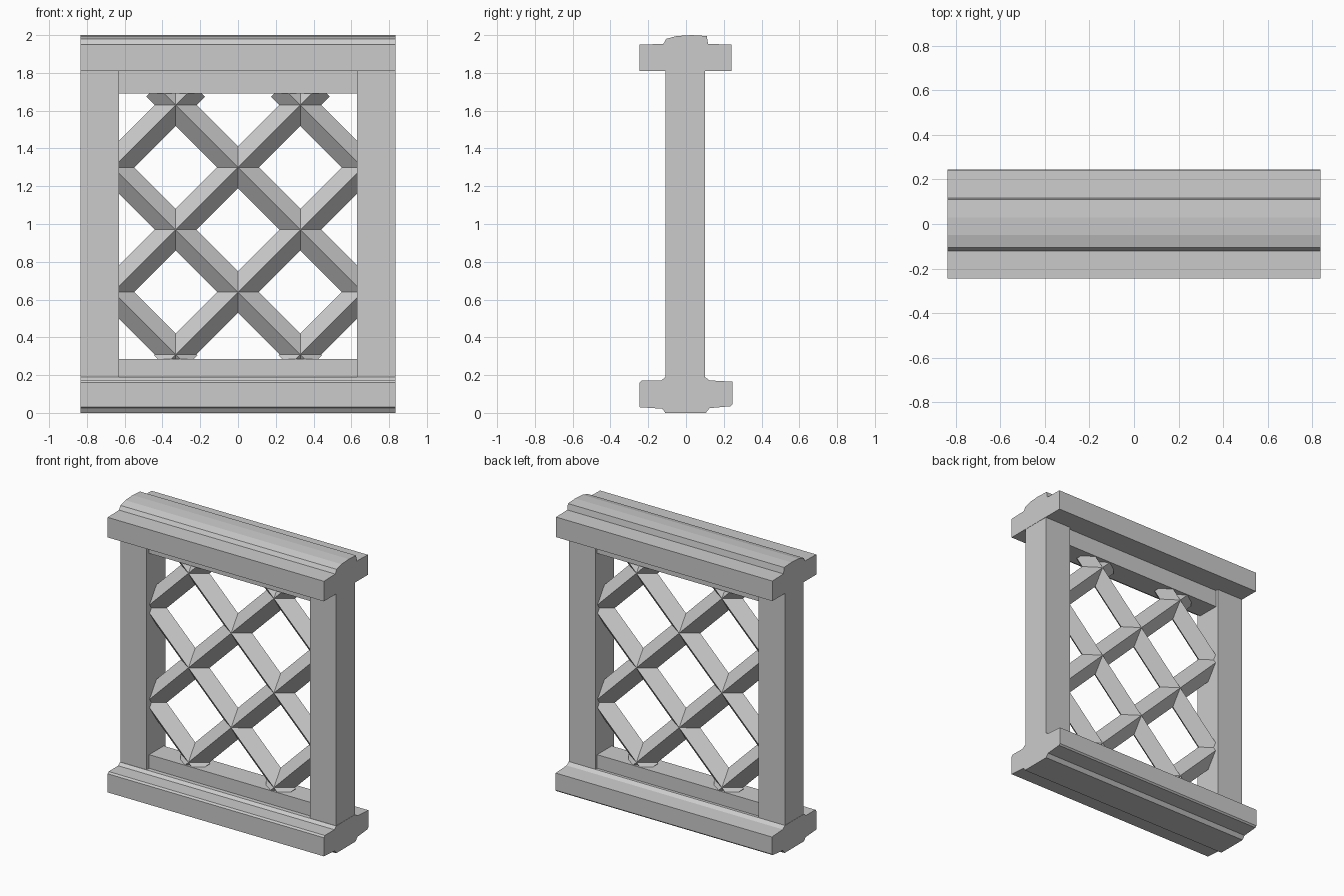
import bpy, bmesh, math
from mathutils import Vector

if "Cube" in bpy.data.objects:
    bpy.data.objects.remove(bpy.data.objects["Cube"])


def prism(name, sections):
    """Loft closed loops of points into one capped solid per pair of loops."""
    bm = bmesh.new()
    for a, b in sections:
        va = [bm.verts.new(p) for p in a]
        vb = [bm.verts.new(p) for p in b]
        n = len(va)
        bm.faces.new(va)
        bm.faces.new(vb[::-1])
        for i in range(n):
            bm.faces.new((va[i], vb[i], vb[(i + 1) % n], va[(i + 1) % n]))
    bmesh.ops.recalc_face_normals(bm, faces=bm.faces)
    me = bpy.data.meshes.new(name)
    bm.to_mesh(me)
    bm.free()
    ob = bpy.data.objects.new(name, me)
    bpy.context.collection.objects.link(ob)
    return ob


def rail(name, profile, half):
    """Extrude a (y, z) profile along x."""
    return prism(name, [([(-half, y, z) for y, z in profile],
                         [(half, y, z) for y, z in profile])])


def box_profile(y0, y1, z0, z1):
    return [(y0, z0), (y1, z0), (y1, z1), (y0, z1)]


# moulded top and bottom rails
rail("top_rail", [(-.245, 1.81), (.24, 1.81), (.24, 1.95), (.117, 1.953),
                  (.11, 1.995), (.03, 2.0), (-.05, 1.995), (-.105, 1.98),
                  (-.12, 1.953), (-.245, 1.95)], .835)
rail("bottom_rail", [(-.11, 0), (.105, 0), (.125, .025), (.235, .035),
                     (.245, .045), (.245, .165), (.125, .172), (.1, .19),
                     (-.11, .19), (-.13, .172), (-.235, .172), (-.245, .16),
                     (-.245, .03), (-.125, .022)], .835)

# slimmer inner rails
rail("inner_top_rail", box_profile(-.08, .08, 1.69, 1.815), .64)
rail("inner_bottom_rail", box_profile(-.08, .08, .18, .285), .64)

# side posts
for side, name in ((-1, "left_post"), (1, "right_post")):
    corners = [(side * .63, -.108), (side * .833, -.108),
               (side * .833, .1), (side * .63, .1)]
    prism(name, [([(x, y, .15) for x, y in corners],
                  [(x, y, 1.85) for x, y in corners])])

# diagonal lattice of diamond-section bars
W, D = .078, .076
bars = []
for s in (1, -1):
    for c in (-.02, .64, 1.30, 1.96):
        x0 = max(-.67, .25 - c)
        x1 = min(.67, 1.73 - c)
        across = Vector((-s, 0, 1)).normalized() * W
        depth = Vector((0, D, 0))
        loops = []
        for x in (x0, x1):
            p = Vector((s * x, 0, x + c))
            loops.append([p + across, p + depth, p - across, p - depth])
        bars.append(tuple(loops))
prism("lattice", bars)
